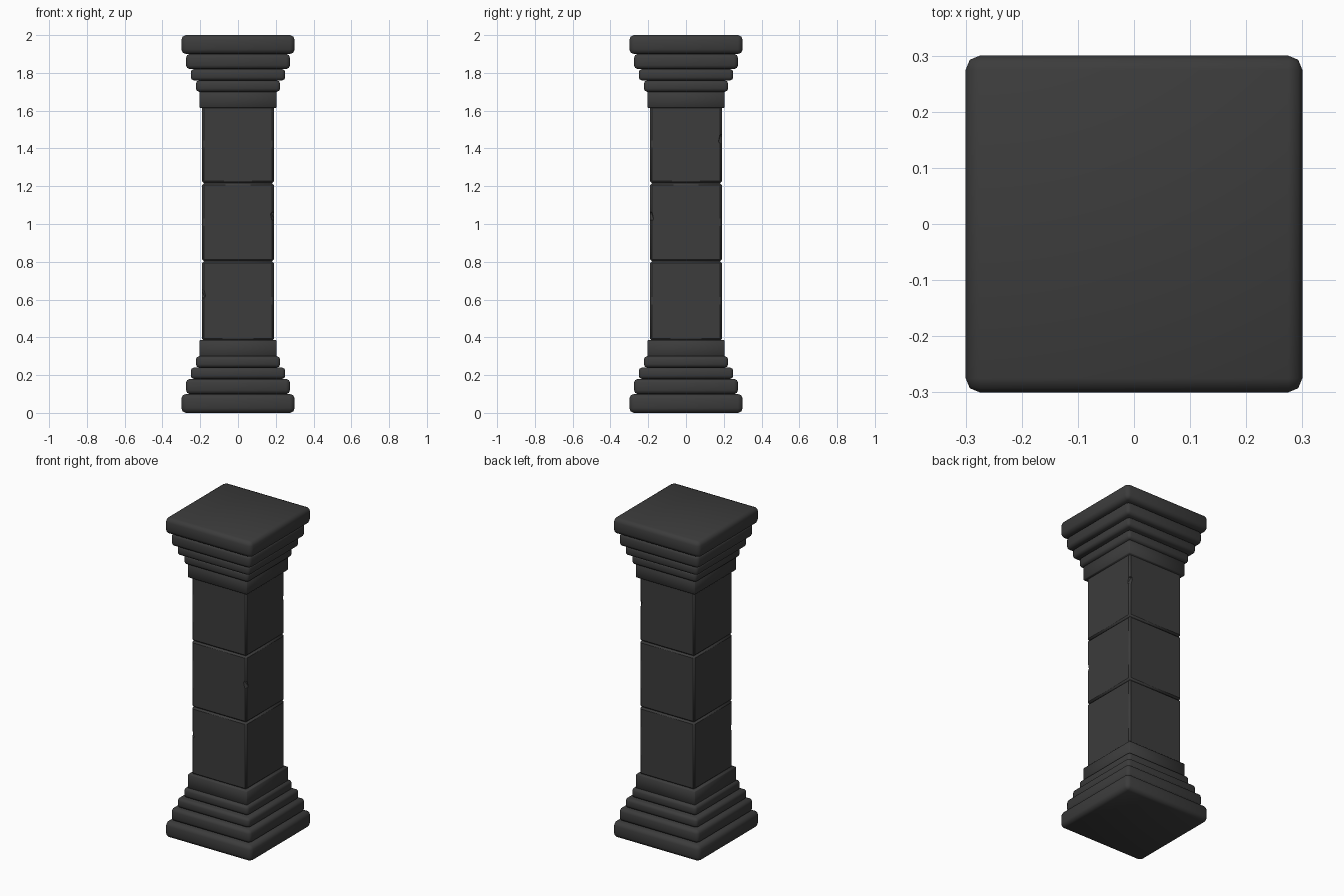
import bpy, bmesh, math
from mathutils import Vector

if "Cube" in bpy.data.objects:
    bpy.data.objects.remove(bpy.data.objects["Cube"], do_unlink=True)

stone = bpy.data.materials.new("dark_stone")
stone.use_nodes = True
colour = (0.045, 0.045, 0.045, 1)
stone.diffuse_color = colour
bsdf = stone.node_tree.nodes["Principled BSDF"]
bsdf.inputs["Base Color"].default_value = colour
bsdf.inputs["Roughness"].default_value = 0.8


def make_object(name, bm):
    mesh = bpy.data.meshes.new(name)
    bm.to_mesh(mesh)
    bm.free()
    mesh.materials.append(stone)
    obj = bpy.data.objects.new(name, mesh)
    bpy.context.collection.objects.link(obj)
    return obj


def slab(name, half, low, high, bevel, segments, angle=60):
    """Square stone course with worn, rounded edges."""
    bm = bmesh.new()
    bmesh.ops.create_cube(bm, size=1)
    bmesh.ops.scale(bm, vec=(2 * half, 2 * half, high - low), verts=bm.verts)
    bmesh.ops.translate(bm, vec=(0, 0, (low + high) / 2), verts=bm.verts)
    bmesh.ops.bevel(bm, geom=bm.edges[:], offset=bevel, segments=segments,
                    profile=0.5, affect='EDGES')
    obj = make_object(name, bm)
    bpy.ops.object.select_all(action='DESELECT')
    obj.select_set(True)
    bpy.context.view_layer.objects.active = obj
    bpy.ops.object.shade_smooth_by_angle(angle=math.radians(angle))
    return obj


def chip(block, sx, sy, z):
    """Knock a small piece out of one vertical corner of a block."""
    bm = bmesh.new()
    bmesh.ops.create_icosphere(bm, subdivisions=1, radius=0.045)
    bmesh.ops.translate(bm, vec=Vector((sx * 0.207, sy * 0.207, z)), verts=bm.verts)
    cutter = make_object(block.name + "_chip_cutter", bm)
    cutter.hide_render = True
    cutter.hide_viewport = True
    cut = block.modifiers.new("chip", 'BOOLEAN')
    cut.operation = 'DIFFERENCE'
    cut.solver = 'EXACT'
    cut.object = cutter


# Stepped mouldings, mirrored between base and capital
steps = [("plinth", 0.30, 0.0, 0.10, 0.025),
         ("large_moulding", 0.275, 0.10, 0.18, 0.02),
         ("middle_moulding", 0.25, 0.18, 0.24, 0.017),
         ("small_moulding", 0.223, 0.24, 0.30, 0.017),
         ("neck", 0.205, 0.295, 0.385, 0.004)]
for name, half, low, high, bevel in steps:
    segments = 1 if name == "neck" else 2
    slab("base_" + name, half, low, high, bevel, segments)
    slab("capital_" + name, half, 2 - high, 2 - low, bevel, segments)

# Shaft of three blocks, each with one chipped corner
joints = [0.383, 0.803, 1.217, 1.63]
chips = [(-1, -1, 0.63), (1, -1, 1.04), (1, 1, 1.45)]
names = ["lower", "middle", "upper"]
for i, name in enumerate(names):
    block = slab("shaft_block_" + name, 0.19, joints[i], joints[i + 1], 0.01, 1, 40)
    chip(block, *chips[i])
